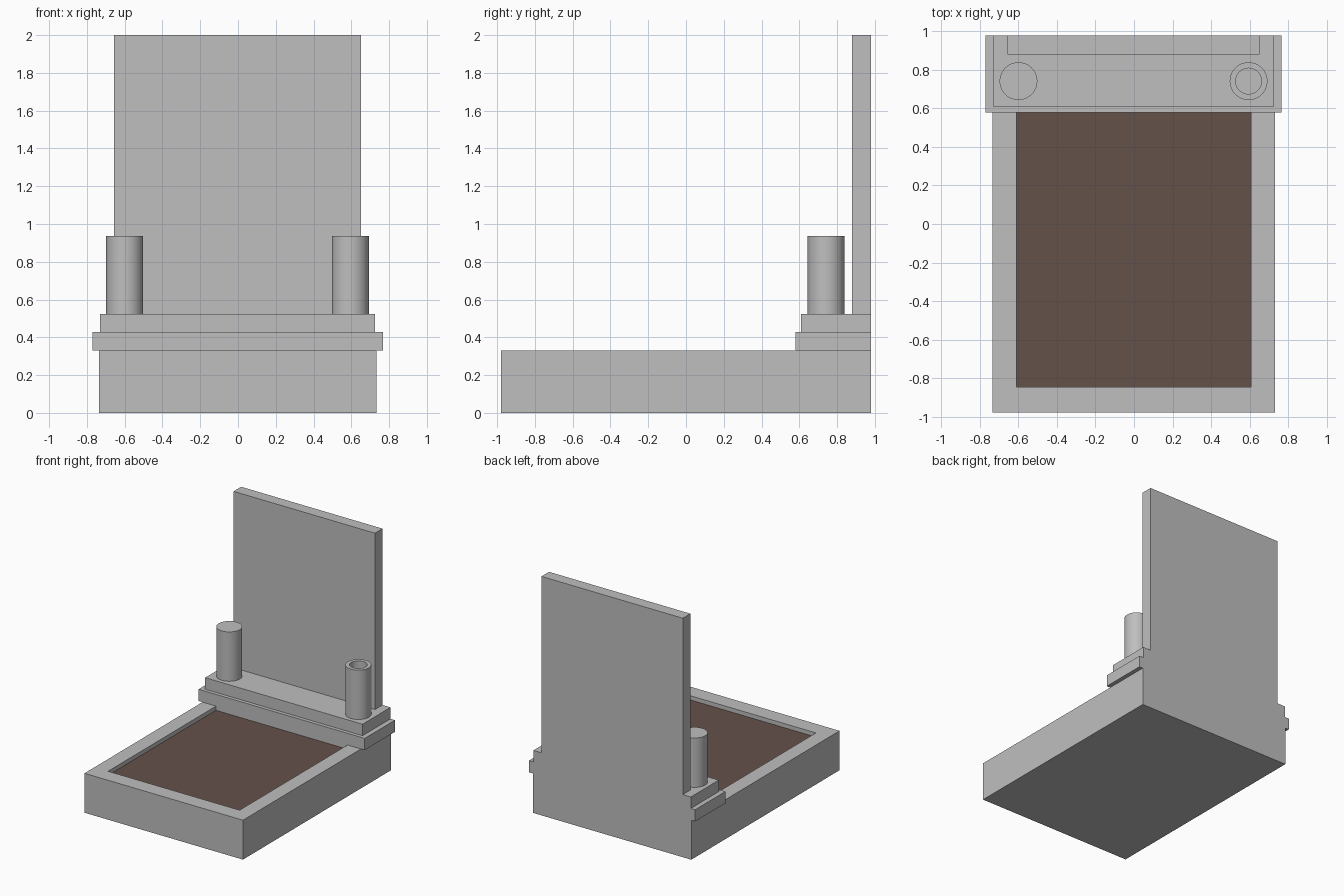
import bpy, bmesh, math

if "Cube" in bpy.data.objects:
    bpy.data.objects.remove(bpy.data.objects["Cube"])


def material(name, rgb):
    m = bpy.data.materials.new(name)
    m.diffuse_color = (*rgb, 1.0)
    m.use_nodes = True
    m.node_tree.nodes["Principled BSDF"].inputs["Base Color"].default_value = m.diffuse_color
    return m


STONE = material("grey stone", (0.52, 0.52, 0.52))
SOIL = material("brown soil", (0.13, 0.083, 0.068))


def finish(name, bm, mats):
    bmesh.ops.recalc_face_normals(bm, faces=bm.faces[:])
    me = bpy.data.meshes.new(name)
    bm.to_mesh(me)
    bm.free()
    for m in mats:
        me.materials.append(m)
    ob = bpy.data.objects.new(name, me)
    bpy.context.collection.objects.link(ob)
    return ob


def box_mesh(x0, x1, y0, y1, z0, z1):
    bm = bmesh.new()
    bmesh.ops.create_cube(bm, size=1)
    for v in bm.verts:
        v.co = (x1 if v.co.x > 0 else x0,
                y1 if v.co.y > 0 else y0,
                z1 if v.co.z > 0 else z0)
    return bm


# Base with a sunken soil bed in its top face
bm = box_mesh(-0.735, 0.732, -0.98, 0.98, 0, 0.33)
top = max(bm.faces, key=lambda f: f.calc_center_median().z)
bmesh.ops.inset_region(bm, faces=[top], thickness=0.1)
for v in top.verts:
    v.co.x = 0.608 if v.co.x > 0 else -0.61
    v.co.y = 0.58 if v.co.y > 0 else -0.847
bmesh.ops.inset_region(bm, faces=[top], thickness=0.0, depth=0.0)
for v in top.verts:
    v.co.z -= 0.035
top.material_index = 1
finish("grave_base", bm, [STONE, SOIL])

# Stepped plinth and headstone, flush at the back
for name, dims in {
    "lower_plinth": (-0.771, 0.767, 0.58, 0.98, 0.33, 0.428),
    "upper_plinth": (-0.731, 0.726, 0.61, 0.98, 0.428, 0.524),
    "headstone": (-0.657, 0.652, 0.88, 0.98, 0.524, 2.0),
}.items():
    finish(name, box_mesh(*dims), [STONE])


def lathe(name, x, y, profile, steps=48):
    """Spin an (r, z) profile around a vertical axis."""
    bm = bmesh.new()
    vs = [bm.verts.new((r, 0, z)) for r, z in profile]
    es = [bm.edges.new(p) for p in zip(vs, vs[1:])]
    bmesh.ops.spin(bm, geom=vs + es, cent=(0, 0, 0), axis=(0, 0, 1),
                   angle=math.tau, steps=steps)
    bmesh.ops.remove_doubles(bm, verts=bm.verts[:], dist=1e-5)
    bmesh.ops.translate(bm, verts=bm.verts[:], vec=(x, y, 0))
    ob = finish(name, bm, [STONE])
    bpy.ops.object.select_all(action='DESELECT')
    ob.select_set(True)
    bpy.context.view_layer.objects.active = ob
    bpy.ops.object.shade_smooth_by_angle(angle=math.radians(30))


# Solid lantern post on the left, hollow vase on the right
Z0, Z1, R = 0.524, 0.937, 0.098
lathe("lantern_post", -0.60, 0.742, [(0, Z0), (R, Z0), (R, Z1), (0, Z1)])
lathe("flower_vase", 0.595, 0.742,
      [(0, Z0), (R, Z0), (R, Z1), (0.067, Z1), (0.067, Z1 - 0.3), (0, Z1 - 0.3)])
